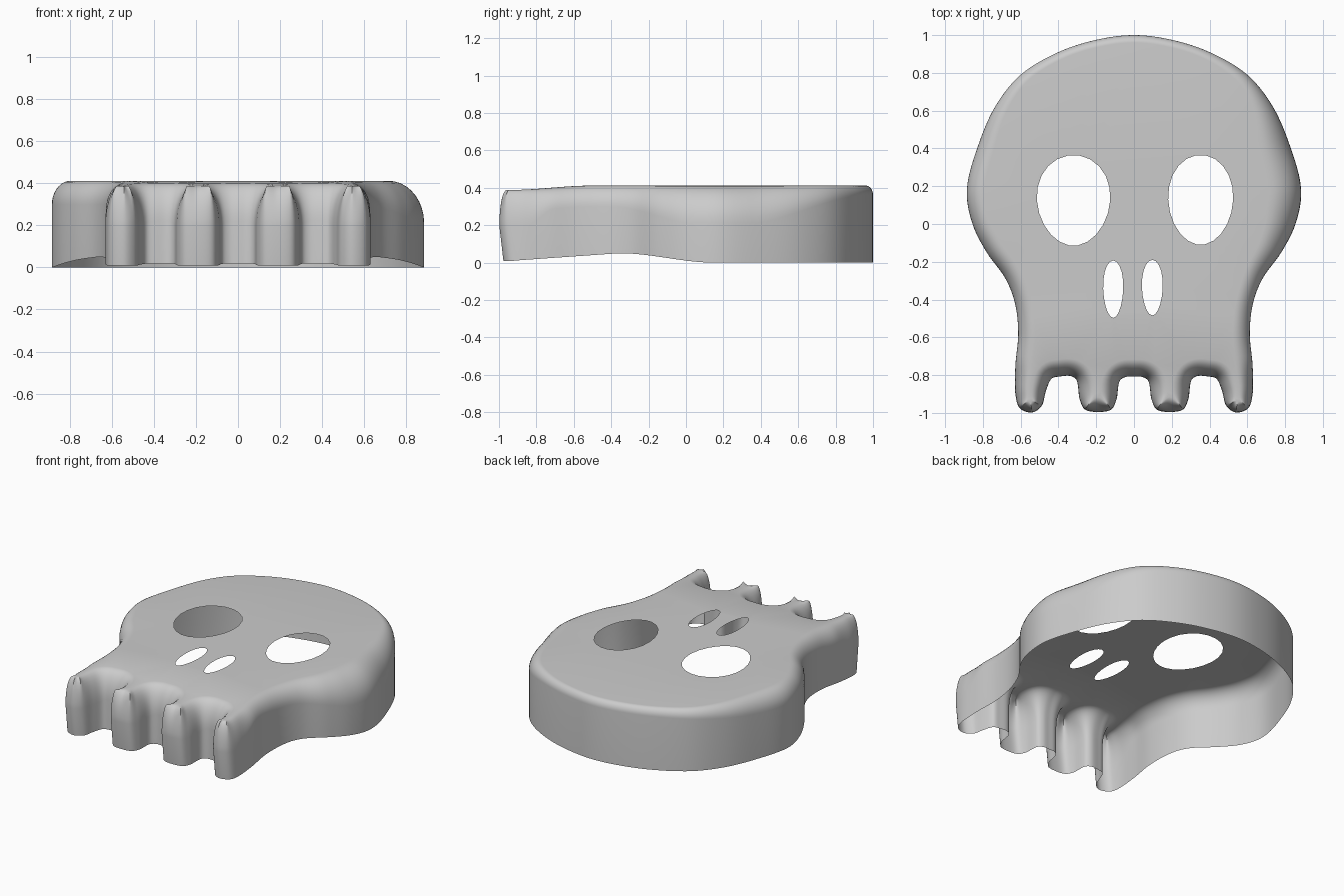
import bpy, bmesh, math
from mathutils import Vector

if "Cube" in bpy.data.objects:
    bpy.data.objects.remove(bpy.data.objects["Cube"])

# Right half of the outline: cranium, cheek, then the two teeth
HALF = [(0, 1), (.2, .975), (.4, .91), (.6, .79), (.73, .63), (.82, .43), (.885, .18),
        (.855, 0), (.78, -.15), (.68, -.29), (.63, -.42), (.613, -.58), (.628, -.75),
        (.628, -.9), (.605, -.975), (.54, -.998), (.49, -.965), (.465, -.88), (.435, -.818),
        (.39, -.807), (.335, -.805), (.305, -.825), (.287, -.93), (.26, -.982), (.19, -.995),
        (.12, -.982), (.093, -.93), (.075, -.83), (.045, -.81), (0, -.808)]
RINGS = 9


def clamp(v):
    return max(0.0, min(1.0, v))


def smooth(v):
    v = clamp(v)
    return v * v * (3 - 2 * v)


def spline(pts, sub):
    """Closed centripetal Catmull-Rom curve."""
    out, n = [], len(pts)
    for i in range(n):
        p = [Vector(pts[(i + k) % n]) for k in (-1, 0, 1, 2)]
        t = [0.0]
        for k in range(3):
            t.append(t[-1] + math.sqrt((p[k + 1] - p[k]).length))
        for s in range(sub):
            u = t[1] + (t[2] - t[1]) * s / sub
            mix = lambda a, b, ta, tb: a * ((tb - u) / (tb - ta)) + b * ((u - ta) / (tb - ta))
            a1, a2, a3 = [mix(p[k], p[k + 1], t[k], t[k + 1]) for k in range(3)]
            b1, b2 = mix(a1, a2, t[0], t[2]), mix(a2, a3, t[1], t[3])
            out.append(mix(b1, b2, t[1], t[2]))
    return out


def top_z(y):
    return .412 - .024 * smooth((-.5 - y) / .45)


def bottom_z(y):
    if y > -.36:
        return .05 * smooth((.15 - y) / .5)
    return .05 - .042 * clamp((-.36 - y) / .6)


outline = spline(HALF + [(-x, y) for x, y in HALF[-2:0:-1]], 6)
n = len(outline)

# Inward direction, and largest inset that stays inside the shape
inward, limit = [], []
for i, p in enumerate(outline):
    t = (outline[(i + 1) % n] - outline[i - 1]).normalized()
    nrm = Vector((t.y, -t.x))
    inward.append(nrm)
    r = 1.0
    for q in outline:
        dot = nrm.dot(q - p)
        if dot > 1e-4:
            r = min(r, (q - p).length_squared / (2 * dot))
    limit.append(r * .88)


def bevel_size(p):
    side = .13 if p.x > 0 else .05
    w = .04 + side * smooth((.98 - p.y) / .7)
    k = smooth((.1 - p.y) / .5)
    return w * (1 - k) + .09 * k


inset = [min(bevel_size(p), limit[i]) for i, p in enumerate(outline)]
for _ in range(3):
    inset = [min(limit[i], (inset[i - 1] + inset[i] + inset[(i + 1) % n]) / 3) for i in range(n)]

# Wall and rounded rim as stacked loops
bm = bmesh.new()
rings = []
for k in range(-1, RINGS + 1):
    ring = []
    for i, p in enumerate(outline):
        if k < 0:
            x, y, z = p.x, p.y + .022 * smooth((-.88 - p.y) / .1), bottom_z(p.y)
        else:
            a = k / RINGS * math.pi / 2
            q = p + inward[i] * inset[i] * (1 - math.cos(a))
            tooth = smooth((-.7 - p.y) / .15)
            h = min(.2, inset[i] * 1.25) * (1 - tooth) + .19 * tooth
            x, y = q
            z = top_z(q.y) - h * (1 - math.sin(a))
        ring.append(bm.verts.new((x, y, z)))
    rings.append(ring)
for a, b in zip(rings, rings[1:]):
    for i in range(n):
        j = (i + 1) % n
        bm.faces.new((a[j], a[i], b[i], b[j]))


# Eye and nose openings in the top plate
def opening(cx, cy, rx, ry, egg, sides):
    vs = []
    for i in range(sides):
        a = 2 * math.pi * i / sides
        s = math.sin(a)
        vs.append(bm.verts.new((cx + rx * math.cos(a) * (1 + egg * s), cy + ry * s, top_z(cy))))
    return [bm.edges.new((vs[i - 1], vs[i])) for i in range(sides)]


edges = [bm.edges.get((rings[-1][i - 1], rings[-1][i])) for i in range(n)]
edges += opening(-.32, .125, .194, .24, .08, 22)
edges += opening(.353, .128, .172, .238, .06, 22)
edges += opening(-.11, -.345, .053, .152, .1, 20)
edges += opening(.097, -.337, .055, .147, .1, 20)
bmesh.ops.triangle_fill(bm, edges=edges, use_beauty=True, use_dissolve=False)
for f in bm.faces:
    f.normal_update()
    if f.normal.z < -.7:
        f.normal_flip()

mesh = bpy.data.meshes.new("skull_shell")
bm.to_mesh(mesh)
bm.free()
shell = bpy.data.objects.new("skull_shell", mesh)
bpy.context.collection.objects.link(shell)
bpy.context.view_layer.objects.active = shell
shell.select_set(True)
bpy.ops.object.shade_smooth_by_angle(angle=math.radians(50))
